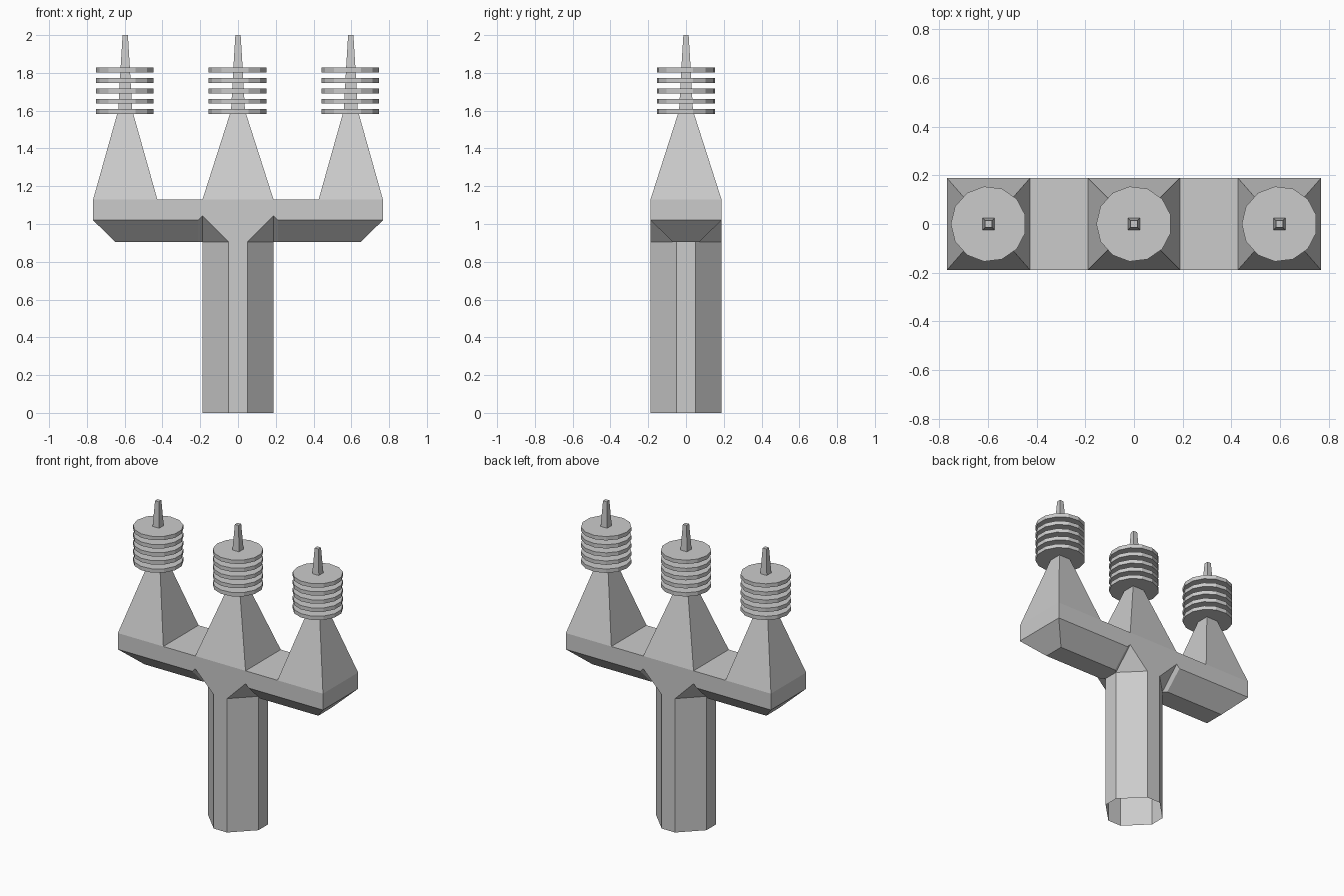
import bpy, bmesh
from math import pi
from mathutils import Matrix

cube = bpy.data.objects.get("Cube")
if cube:
    bpy.data.objects.remove(cube, do_unlink=True)

grey = bpy.data.materials.new("plain_grey")
grey.use_nodes = True
colour = (0.6, 0.6, 0.6, 1)
grey.diffuse_color = colour
grey.node_tree.nodes["Principled BSDF"].inputs["Base Color"].default_value = colour

W = 0.188      # half width of column and arm
F = 0.05       # half width of the column's flat sides
N = 0.07       # half width of the arm's underside
L, LB = 0.767, 0.65            # half length of arm, top and underside
Z0, Z1, Z2 = 0.905, 1.02, 1.13  # underside, wall bottom, arm top


def finish(name, bm):
    bmesh.ops.remove_doubles(bm, verts=bm.verts, dist=0.0005)
    mesh = bpy.data.meshes.new(name)
    bm.to_mesh(mesh)
    bm.free()
    mesh.materials.append(grey)
    obj = bpy.data.objects.new(name, mesh)
    bpy.context.collection.objects.link(obj)
    return obj


def add_face(bm, points):
    return bm.faces.new([bm.verts.new(p) for p in points])


def taper(name, x, rings):
    """Square tapering body through (half x, half y, z) rings, capped on top."""
    bm = bmesh.new()
    loops = [[(x + sx * a, sy * b, z) for sx, sy in ((-1, -1), (1, -1), (1, 1), (-1, 1))]
             for a, b, z in rings]
    for low, high in zip(loops, loops[1:]):
        for i in range(4):
            j = (i + 1) % 4
            add_face(bm, (low[i], low[j], high[j], high[i]))
    add_face(bm, loops[-1])
    return finish(name, bm)


# Eight-sided column, open at the foot
bm = bmesh.new()
outline = [(-F, -W), (F, -W), (W, -F), (W, F), (F, W), (-F, W), (-W, F), (-W, -F)]
for (ax, ay), (bx, by) in zip(outline, outline[1:] + outline[:1]):
    add_face(bm, ((ax, ay, 0), (bx, by, 0), (bx, by, Z0), (ax, ay, Z0)))
finish("column", bm)

# Crossarm with bevelled underside and flared joint; front right quarter mirrored twice
bm = bmesh.new()
peak = (W, -W, Z1 + 0.023)
notch = W + 0.023
add_face(bm, ((0, -W, Z0), (F, -W, Z0), peak, (notch, -W, Z1), (L, -W, Z1),
              (L, -W, Z2), (0, -W, Z2)))
add_face(bm, ((F, -W, Z0), (W, -F, Z0), peak))
add_face(bm, (peak, (W, -F, Z0), (notch, -N, Z0), (notch, -W, Z1)))
add_face(bm, ((notch, -W, Z1), (notch, -N, Z0), (LB, -N, Z0), (L, -W, Z1)))
add_face(bm, ((L, -W, Z1), (LB, -N, Z0), (LB, 0, Z0), (L, 0, Z1)))
add_face(bm, ((L, -W, Z1), (L, 0, Z1), (L, 0, Z2), (L, -W, Z2)))
add_face(bm, ((W, -F, Z0), (W, 0, Z0), (LB, 0, Z0), (LB, -N, Z0), (notch, -N, Z0)))
add_face(bm, ((0, -W, Z2), (L, -W, Z2), (L, 0, Z2), (0, 0, Z2)))
for sx, sy in ((-1, 1), (1, -1)):
    copy = bmesh.ops.duplicate(bm, geom=bm.verts[:] + bm.edges[:] + bm.faces[:])["geom"]
    verts = [g for g in copy if isinstance(g, bmesh.types.BMVert)]
    faces = [g for g in copy if isinstance(g, bmesh.types.BMFace)]
    bmesh.ops.transform(bm, matrix=Matrix.Diagonal((sx, sy, 1, 1)), verts=verts)
    bmesh.ops.reverse_faces(bm, faces=faces)
finish("crossarm", bm)

# Three insulators: pyramid base, tapered pin and stacked discs
for side, x, base in (("right", -0.597, 0.17), ("middle", 0, W), ("left", 0.597, 0.17)):
    taper(side + "_pyramid", x, [(base, W, Z2), (0.042, 0.042, 1.585)])
    taper(side + "_pin", x, [(0.038, 0.038, 1.58), (0.025, 0.025, 1.82), (0.014, 0.014, 2.0)])
    bm = bmesh.new()
    for i in range(5):
        place = Matrix.Translation((x, 0, 1.595 + 0.055 * i)) @ Matrix.Rotation(pi / 2, 4, "Z")
        made = bmesh.ops.create_cone(bm, cap_ends=True, segments=13, radius1=0.155,
                                     radius2=0.155, depth=0.026)
        bmesh.ops.rotate(bm, verts=made["verts"], cent=(0, 0, 0),
                         matrix=Matrix.Rotation(0, 3, "Z"))
        bmesh.ops.transform(bm, matrix=place, verts=made["verts"])
    finish(side + "_discs", bm)
